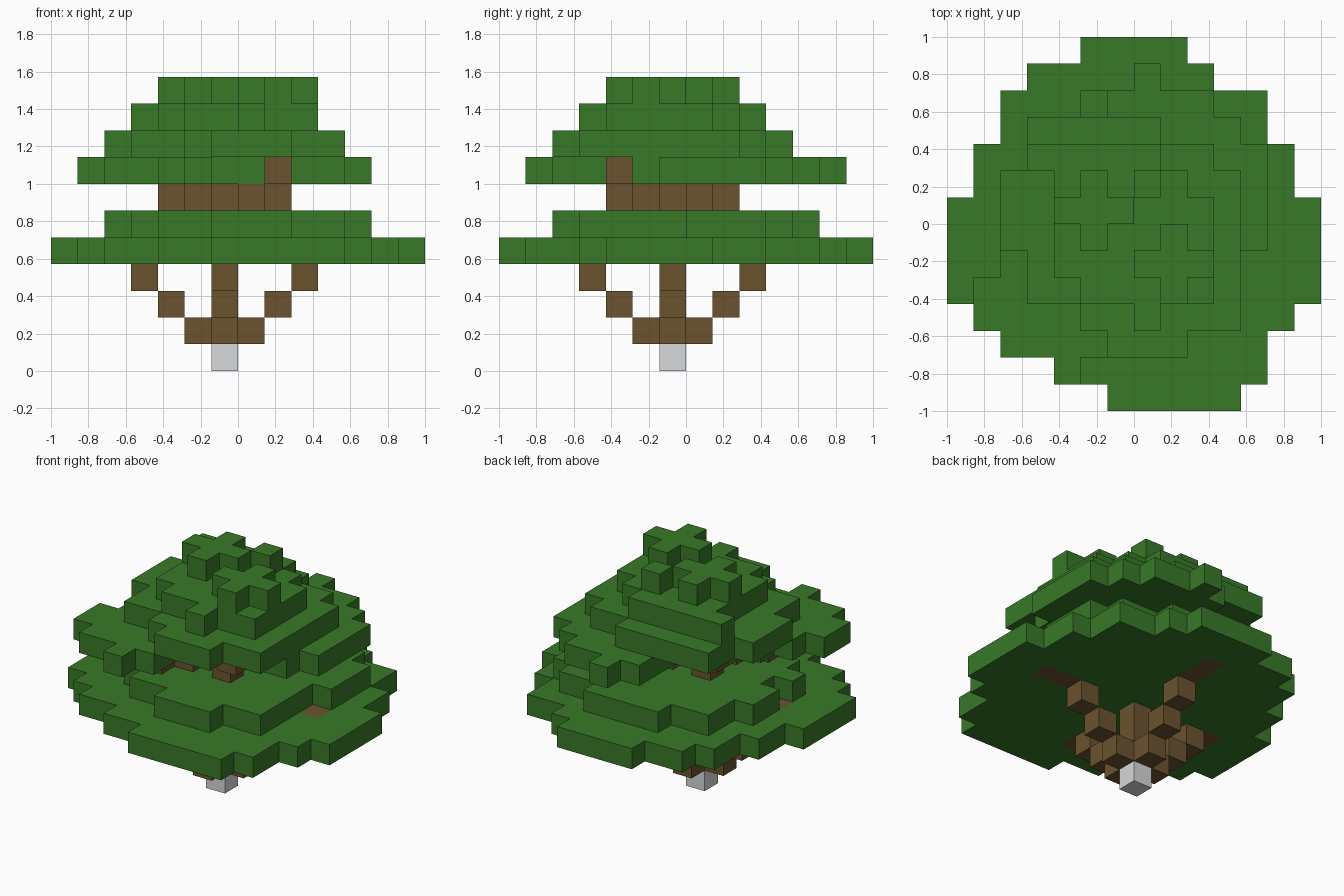
import bpy
import bmesh
from mathutils import Vector

default = bpy.data.objects.get("Cube")
if default:
    bpy.data.objects.remove(default, do_unlink=True)

UNIT = 1 / 7  # edge of one block
AXES = ((1, 0), (-1, 0), (0, 1), (0, -1))
DIAGONALS = ((1, 1), (-1, -1), (1, -1), (-1, 1))


def material(name, colour):
    mat = bpy.data.materials.new(name)
    mat.use_nodes = True
    rgba = (*colour, 1)
    mat.diffuse_color = rgba
    mat.node_tree.nodes["Principled BSDF"].inputs["Base Color"].default_value = rgba
    return mat


LEAF = material("leaf green", (.04, .19, .021))
BARK = material("bark brown", (.147, .087, .028))
STONE = material("pale grey", (.67, .69, .7))

blocks = {}  # cell -> part name
materials = {}


def add_cells(part, mat, cells):
    materials[part] = mat
    for cell in cells:
        blocks[cell] = part


def tier(part, level, first_row, spans):
    """Fill one leaf layer with a run of blocks per row, front to back."""
    add_cells(part, LEAF, [(x, first_row + row, level)
                           for row, (start, end) in enumerate(spans)
                           for x in range(start, end)])


def arms(level, reach, directions):
    """Blocks around the trunk at one reach."""
    return [(-1 + dx * reach, -1 + dy * reach, level) for dx, dy in directions]


# Leaf layers
tier("lower_leaves_wide", 4, -7,
     [(-1, 4), (-3, 5), (-5, 5), (-6, 6)] + [(-7, 7)] * 4
     + [(-6, 6)] * 2 + [(-5, 5)] * 2 + [(-4, 3), (-2, 2)])
tier("lower_leaves_top", 5, -5,
     [(-1, 2), (-3, 4), (-4, 4), (-5, 4), (-4, 4),
      (-5, 5), (-5, 5), (-4, 5), (-4, 4), (-2, 2)])
tier("upper_leaves_wide", 7, -6,
     [(-3, -2), (-5, -1), (-6, -1), (-6, -1), (-5, 4), (-4, 5),
      (-3, 5), (-2, 5), (-1, 5), (-1, 4), (-1, 3), (0, 1)])
tier("upper_leaves_middle", 8, -5,
     [(-1, 2), (-2, 4), (-4, 4), (-4, 4)] + [(-5, 4)] * 3 + [(-4, 3), (-4, 1)])
tier("upper_leaves_top", 9, -4,
     [(0, 1), (-2, 3), (-3, 3), (-3, 3), (-3, 3), (-3, 2), (-4, 1)])

# Tufts on the crown: two crosses and a single block
add_cells("crown_tufts", LEAF, [(0, 1, 10)] + [
    (cx + dx, cy + dy, 10) for cx, cy in ((-2, 0), (1, -2))
    for dx, dy in AXES + ((0, 0),)])

# Trunk, rising branches and the upper fork
add_cells("trunk", BARK, [(-1, -1, z) for z in range(1, 7)])
add_cells("lower_branches", BARK,
          [cell for step in range(1, 5) for cell in arms(step, step, AXES)]
          + arms(4, 5, AXES[::2]))
add_cells("upper_branches", BARK,
          arms(6, 1, DIAGONALS) + arms(6, 2, DIAGONALS[:2])
          + arms(7, 2, DIAGONALS[2:]))

# Base block
add_cells("base_block", STONE, [(-1, -1, 0)])


def build(part):
    """Skin the outer faces of a part and merge flat areas."""
    bm = bmesh.new()
    for cell in [c for c, owner in blocks.items() if owner == part]:
        for axis in range(3):
            for side in (0, 1):
                near = list(cell)
                near[axis] += 2 * side - 1
                if tuple(near) in blocks:
                    continue
                ring = []
                for a, b in ((0, 0), (1, 0), (1, 1), (0, 1)):
                    corner = Vector(cell)
                    corner[axis] += side
                    corner[(axis + 1) % 3] += a
                    corner[(axis + 2) % 3] += b
                    ring.append(bm.verts.new(corner * UNIT))
                bm.faces.new(ring if side else ring[::-1])
    bmesh.ops.remove_doubles(bm, verts=bm.verts, dist=UNIT / 100)
    bmesh.ops.dissolve_limit(bm, angle_limit=.01, verts=bm.verts, edges=bm.edges)
    mesh = bpy.data.meshes.new(part)
    bm.to_mesh(mesh)
    bm.free()
    mesh.materials.append(materials[part])
    bpy.context.collection.objects.link(bpy.data.objects.new(part, mesh))


for name in materials:
    build(name)
